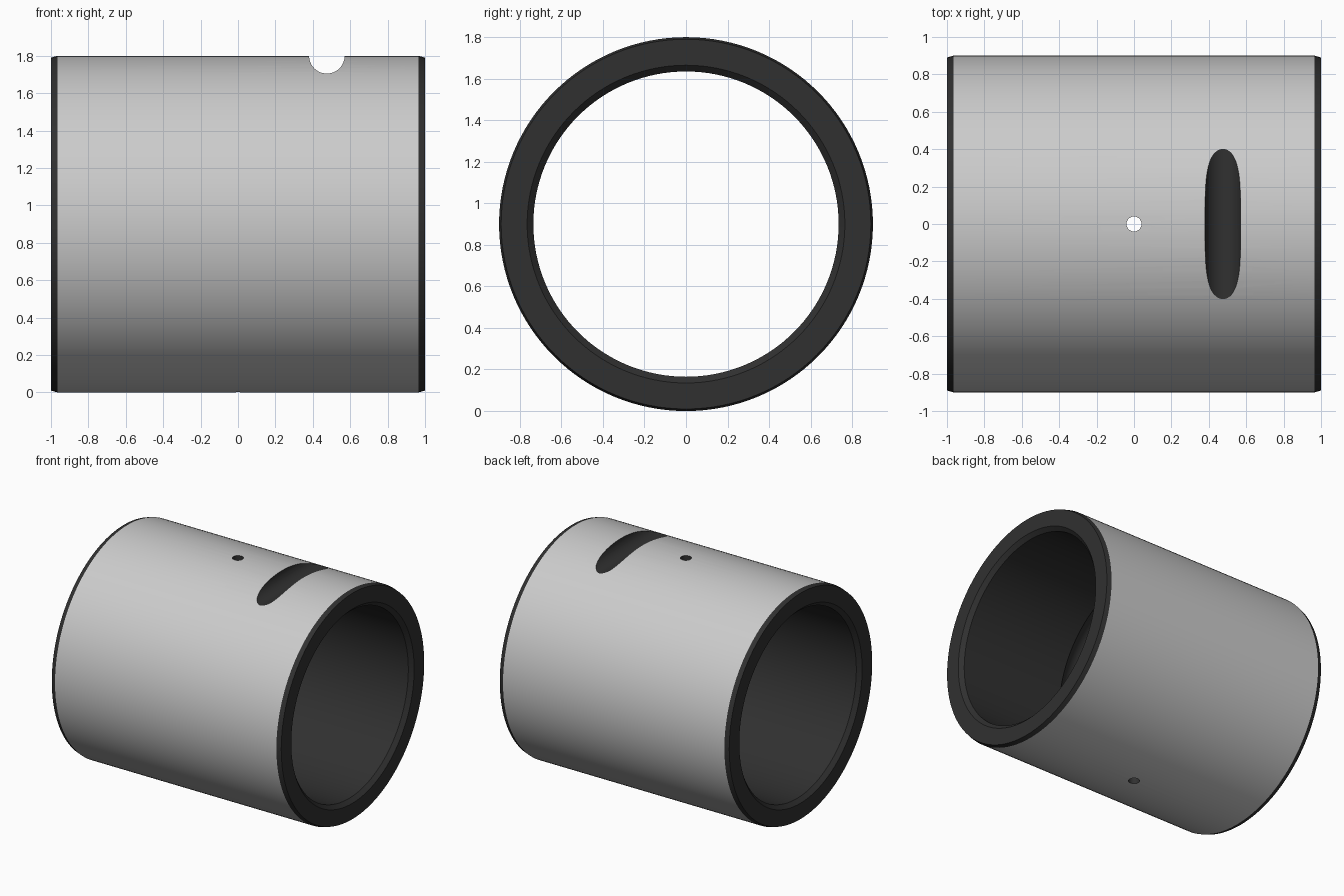
import bpy, bmesh, math
from mathutils import Vector

if "Cube" in bpy.data.objects:
    bpy.data.objects.remove(bpy.data.objects["Cube"])

CZ, R, BORE, N = 0.9, 0.9, 0.735, 128


def boolean_cut(target, radius, depth, loc, rot):
    """Subtract a cylinder from the target, then remove the cutter."""
    bpy.ops.mesh.primitive_cylinder_add(vertices=64, radius=radius, depth=depth,
                                        location=loc, rotation=rot)
    cutter = bpy.context.object
    mod = target.modifiers.new("cut", 'BOOLEAN')
    mod.operation, mod.solver, mod.object = 'DIFFERENCE', 'EXACT', cutter
    bpy.context.view_layer.objects.active = target
    bpy.ops.object.modifier_apply(modifier=mod.name)
    bpy.data.objects.remove(cutter, do_unlink=True)


# Wall profile (x, radius): chamfered ends and a shallow groove inside at the oil hole
half_w, deep = 0.08, 0.04
arc_r = (half_w ** 2 + deep ** 2) / (2 * deep)
span = math.asin(half_w / arc_r)
groove = []
for i in range(17):
    a = span * (1 - i / 8)
    groove.append((arc_r * math.sin(a), BORE + deep - arc_r * (1 - math.cos(a))))
profile = [(-1, 0.89), (-0.965, R), (0.965, R), (1, 0.89),
           (1, BORE + 0.03), (0.97, BORE)] + groove + [(-0.97, BORE), (-1, BORE + 0.03)]

# Revolve the profile around the x axis
bm = bmesh.new()
rings = []
for k in range(N):
    t = 2 * math.pi * k / N
    rings.append([bm.verts.new((x, r * math.sin(t), CZ + r * math.cos(t))) for x, r in profile])
n = len(profile)
for k in range(N):
    a, b = rings[k], rings[(k + 1) % N]
    for j in range(n):
        bm.faces.new((a[j], a[(j + 1) % n], b[(j + 1) % n], b[j]))
bmesh.ops.recalc_face_normals(bm, faces=bm.faces)
mesh = bpy.data.meshes.new("bushing_sleeve")
bm.to_mesh(mesh)
bm.free()
sleeve = bpy.data.objects.new("bushing_sleeve", mesh)
bpy.context.collection.objects.link(sleeve)

# Oil hole through top and bottom, and the round-bottomed slot across the top
boolean_cut(sleeve, 0.04, 2.4, (0, 0, CZ), (0, 0, 0))
boolean_cut(sleeve, 0.095, 2.4, (0.475, 0, 1.8), (math.pi / 2, 0, 0))

# Grey outer skin, dark bore, ends and cuts
for name, c in (("grey_skin", 0.8), ("dark_cut", 0.03)):
    mat = bpy.data.materials.new(name)
    mat.diffuse_color = (c, c, c, 1)
    mat.use_nodes = True
    mat.node_tree.nodes["Principled BSDF"].inputs["Base Color"].default_value = mat.diffuse_color
    sleeve.data.materials.append(mat)
for p in sleeve.data.polygons:
    radial = Vector((0, p.center.y, p.center.z - CZ))
    outer = radial.length > R - 0.003 and p.normal.dot(radial.normalized()) > 0.99
    p.material_index = 0 if outer else 1

bpy.ops.object.select_all(action='DESELECT')
sleeve.select_set(True)
bpy.context.view_layer.objects.active = sleeve
bpy.ops.object.shade_smooth_by_angle(angle=math.radians(10))
